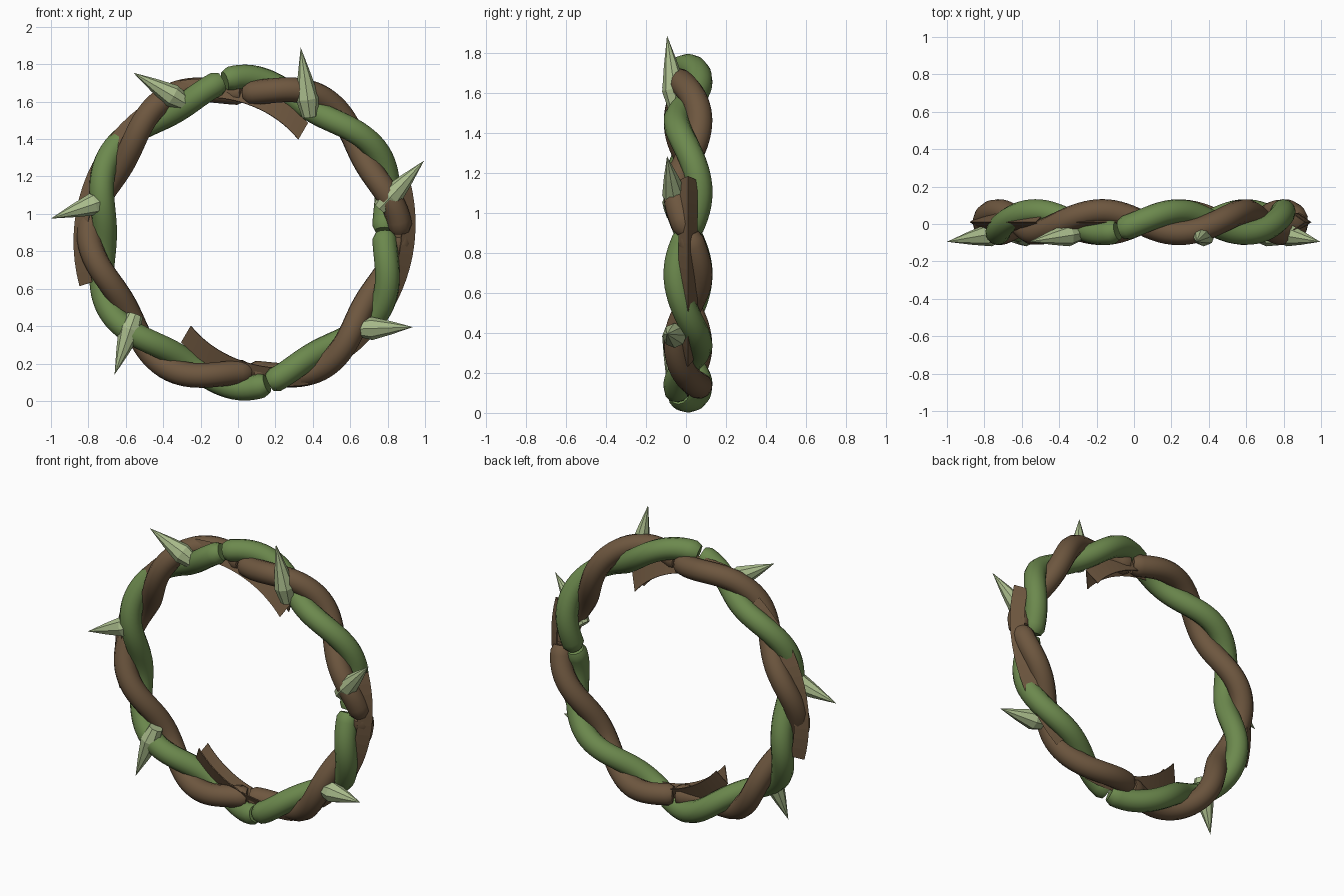
import bpy
import bmesh
from math import sin, cos, radians, pi
from mathutils import Vector

cube = bpy.data.objects.get("Cube")
if cube:
    bpy.data.objects.remove(cube)

CX, CY, CZ = 0.035, 0.01, 0.90   # ring centre
RING, TWISTS = 0.79, 6


def material(name, rgb):
    m = bpy.data.materials.new(name)
    m.use_nodes = True
    m.diffuse_color = (*rgb, 1)
    m.node_tree.nodes["Principled BSDF"].inputs["Base Color"].default_value = (*rgb, 1)
    return m


GREEN = material("vine green", (0.15, 0.25, 0.075))
BROWN = material("bark brown", (0.155, 0.095, 0.05))
SAGE = material("thorn sage", (0.40, 0.50, 0.26))


def on_ring(angle, r, y=0.0):
    a = radians(angle)
    return Vector((CX + r * cos(a), CY + y, CZ + r * sin(a)))


def add_mesh(name, bm, mat):
    me = bpy.data.meshes.new(name)
    bm.to_mesh(me)
    bm.free()
    me.materials.append(mat)
    ob = bpy.data.objects.new(name, me)
    bpy.context.collection.objects.link(ob)
    return ob


def vine(name, start, end, phase, mat):
    """One stretch of a vine that winds around the ring."""
    cu = bpy.data.curves.new(name, "CURVE")
    cu.dimensions = "3D"
    cu.bevel_depth = 0.066
    cu.bevel_resolution = 4
    cu.use_fill_caps = True
    n = int(abs(end - start) / 2) + 1
    sp = cu.splines.new("POLY")
    sp.points.add(n - 1)
    for i, p in enumerate(sp.points):
        t = start + (end - start) * i / (n - 1)
        f = radians(TWISTS * (90 - t)) + phase
        p.co = (*on_ring(t, RING + 0.042 * cos(f), 0.057 * sin(f)), 1)
        p.radius = 0.78 if i in (0, n - 1) else 1
    cu.materials.append(mat)
    ob = bpy.data.objects.new(name, cu)
    bpy.context.collection.objects.link(ob)
    bpy.ops.object.select_all(action="DESELECT")
    ob.select_set(True)
    bpy.context.view_layer.objects.active = ob
    bpy.ops.object.convert(target="MESH")
    bpy.ops.object.shade_smooth_by_angle(angle=radians(40))


def bark_strip(name, start, end, r0, r1, width):
    """Curved gutter of bark with its ridge facing outward."""
    bm = bmesh.new()
    rows = []
    steps = 16
    for i in range(steps + 1):
        k = i / steps
        t = start + (end - start) * k
        r = r0 + (r1 - r0) * k
        rows.append([bm.verts.new(on_ring(t, r - width * abs(s), 0.045 * s))
                     for s in (-1, 0, 1)])
    for a, b in zip(rows, rows[1:]):
        for j in range(2):
            bm.faces.new((a[j], a[j + 1], b[j + 1], b[j]))
    bmesh.ops.recalc_face_normals(bm, faces=bm.faces)
    ob = add_mesh(name, bm, BROWN)
    mod = ob.modifiers.new("thickness", "SOLIDIFY")
    mod.thickness = 0.006
    mod.offset = 0


def thorn(name, base, tip):
    """Faceted spindle: small root, wide shoulder, long point."""
    a = Vector((base[0], -0.045, base[1]))
    b = Vector((tip[0], -0.095, tip[1]))
    axis = b - a
    u = axis.cross(Vector((0, 1, 0))).normalized()
    v = axis.cross(u).normalized()
    bm = bmesh.new()
    sides = 8
    rings = []
    for k, r in ((0, 0.042), (0.26, 0.062), (0.6, 0.036)):
        c = a + axis * k
        rings.append([bm.verts.new(c + r * (u * cos(2 * pi * i / sides) + v * sin(2 * pi * i / sides)))
                      for i in range(sides)])
    point = bm.verts.new(b)
    bm.faces.new(rings[0])
    for i in range(sides):
        j = (i + 1) % sides
        for lo, hi in zip(rings, rings[1:]):
            bm.faces.new((lo[i], lo[j], hi[j], hi[i]))
        bm.faces.new((rings[-1][i], rings[-1][j], point))
    bmesh.ops.recalc_face_normals(bm, faces=bm.faces)
    add_mesh(name, bm, SAGE)


# Twisted vines, each broken at three joints
for label, mat, phase, joints in (("green_vine", GREEN, 0, (98, 0, -81)),
                                  ("brown_vine", BROWN, pi, (90, 0, -88))):
    stops = [*joints, joints[0] - 360]
    for i in range(3):
        vine(f"{label}_{i + 1}", stops[i] - 0.6, stops[i + 1] + 0.6, phase, mat)

# Bark strips, repeated on opposite sides of the ring
for label, turn in (("upper", 0), ("lower", 180)):
    bark_strip(f"{label}_inner_bark", 60 + turn, 113 + turn, 0.675, 0.88, 0.1)
for label, turn in (("right", 0), ("left", 180)):
    bark_strip(f"{label}_outer_bark", 18 + turn, -50 + turn, 0.925, 0.87, 0.07)

# Thorns as (base, tip) in the front plane
for i, (base, tip) in enumerate((
        ((-0.28, 1.59), (-0.56, 1.755)),
        ((0.385, 1.52), (0.335, 1.89)),
        ((0.76, 1.03), (0.995, 1.285)),
        ((0.64, 0.385), (0.935, 0.395)),
        ((-0.55, 0.46), (-0.66, 0.14)),
        ((-0.69, 1.08), (-1.0, 0.975)))):
    thorn(f"thorn_{i + 1}", base, tip)
